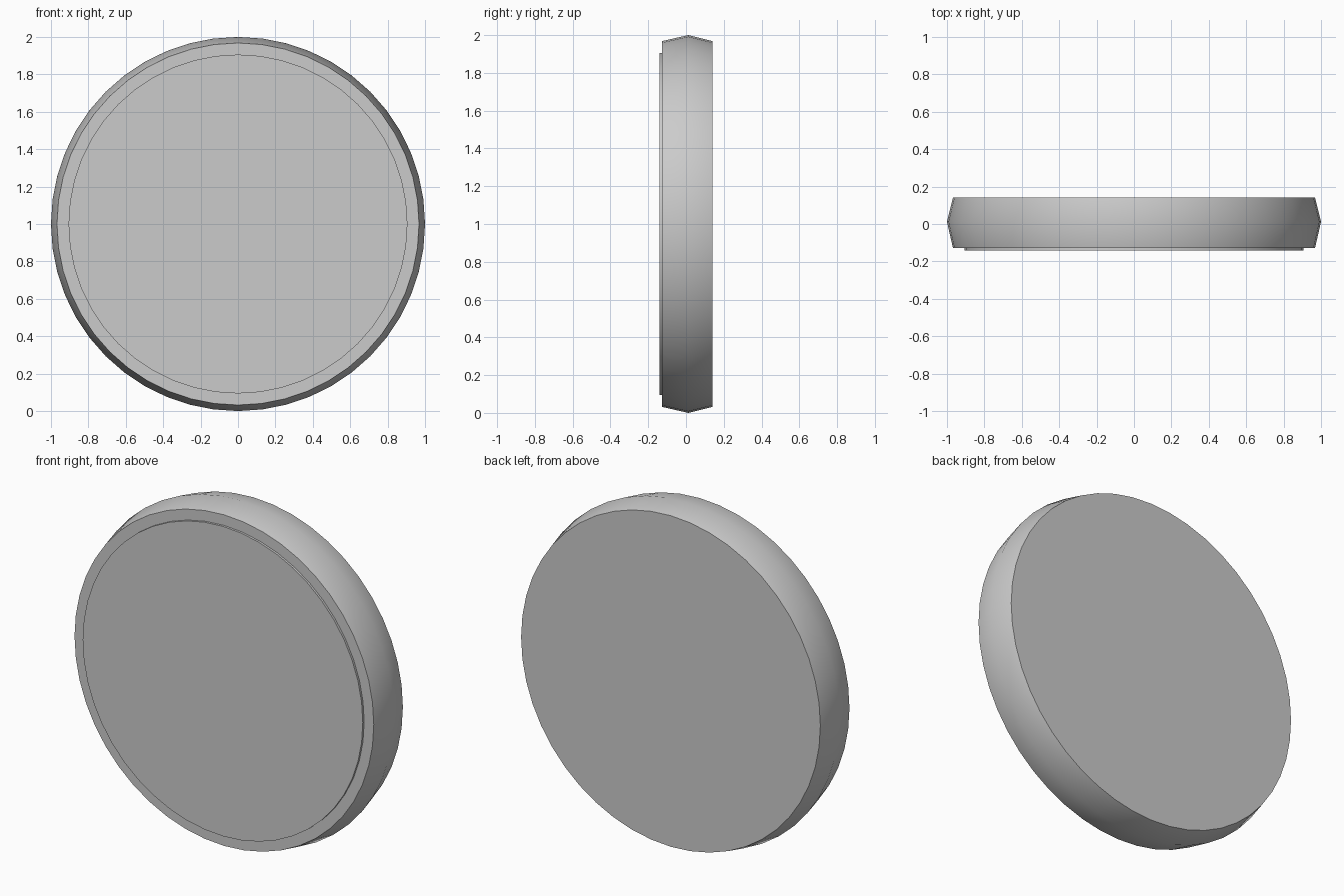
import bpy, bmesh, math

if "Cube" in bpy.data.objects:
    bpy.data.objects.remove(bpy.data.objects["Cube"])

SIDES = 48


def lathe(name, profile):
    """Solid of revolution about the y axis, centred at z = 1; profile is (radius, y)."""
    bm = bmesh.new()
    rings = []
    for r, y in profile:
        rings.append([bm.verts.new((r * math.sin(2 * math.pi * i / SIDES), y,
                                    1 + r * math.cos(2 * math.pi * i / SIDES)))
                      for i in range(SIDES)])
    for a, b in zip(rings, rings[1:]):
        for i in range(SIDES):
            j = (i + 1) % SIDES
            bm.faces.new((a[i], a[j], b[j], b[i]))
    bm.faces.new(rings[0])
    bm.faces.new(rings[-1])
    bmesh.ops.recalc_face_normals(bm, faces=bm.faces)
    mesh = bpy.data.meshes.new(name)
    bm.to_mesh(mesh)
    bm.free()
    ob = bpy.data.objects.new(name, mesh)
    bpy.context.collection.objects.link(ob)
    bpy.ops.object.select_all(action='DESELECT')
    ob.select_set(True)
    bpy.context.view_layer.objects.active = ob
    bpy.ops.object.shade_smooth_by_angle(angle=math.radians(35))
    return ob


# Thick disc with a ridged rim
lathe("disc_body", [(0.968, -0.128), (1.0, 0.012), (0.968, 0.141)])

# Thin raised plate on the front
lathe("front_plate", [(0.906, -0.141), (0.906, -0.126)])
